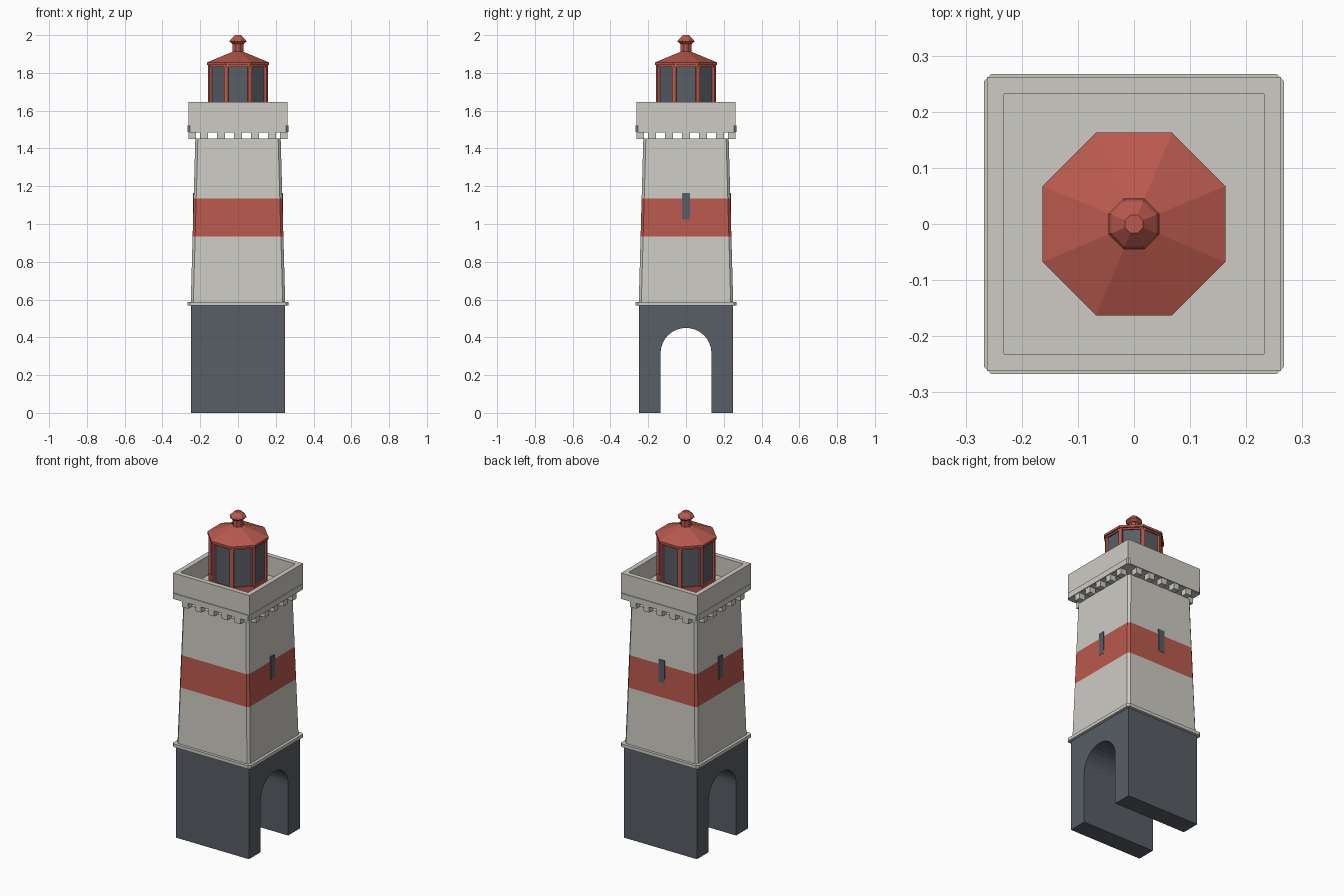
import bpy, bmesh, math
from mathutils import Matrix, Vector

cube = bpy.data.objects.get("Cube")
if cube:
    bpy.data.objects.remove(cube, do_unlink=True)


def material(name, rgb):
    m = bpy.data.materials.new(name)
    m.use_nodes = True
    m.diffuse_color = (*rgb, 1)
    m.node_tree.nodes["Principled BSDF"].inputs["Base Color"].default_value = (*rgb, 1)
    return m


STONE = material("pale stone", (0.61, 0.60, 0.55))
RED = material("brick red", (0.49, 0.10, 0.075))
SLATE = material("dark slate", (0.098, 0.112, 0.132))


def finish(name, bm, *mats):
    bmesh.ops.recalc_face_normals(bm, faces=bm.faces)
    mesh = bpy.data.meshes.new(name)
    bm.to_mesh(mesh)
    bm.free()
    for m in mats:
        mesh.materials.append(m)
    obj = bpy.data.objects.new(name, mesh)
    bpy.context.collection.objects.link(obj)
    return obj


def square(half, z, cut=0):
    """Square ring, with its corners cut off if asked."""
    ring = []
    for i in range(4):
        turn = Matrix.Rotation(i * math.pi / 2, 3, "Z")
        corner = [(half, half - cut, z), (half - cut, half, z)] if cut else [(half, half, z)]
        ring += [turn @ Vector(p) for p in corner]
    return ring


def octagon(apothem, z):
    r = apothem / math.cos(math.pi / 8)
    angles = [(i + 0.5) * math.pi / 4 for i in range(8)]
    return [Vector((r * math.cos(a), r * math.sin(a), z)) for a in angles]


def loft(name, rings, *mats, bands=None):
    """Skin a stack of rings, closing both ends; bands gives a material per step."""
    bm = bmesh.new()
    rows = [[bm.verts.new(p) for p in ring] for ring in rings]
    for k, (a, b) in enumerate(zip(rows, rows[1:])):
        for i in range(len(a)):
            j = (i + 1) % len(a)
            f = bm.faces.new((a[i], a[j], b[j], b[i]))
            f.material_index = bands[k] if bands else 0
    bm.faces.new(rows[0])
    bm.faces.new(rows[-1])
    return finish(name, bm, *mats)


def add_box(bm, size, centre, angle=0):
    """Box placed by its centre, then swung around the z axis."""
    m = Matrix.Rotation(angle, 4, "Z") @ Matrix.Translation(centre) @ Matrix.Diagonal((*size, 1))
    bmesh.ops.create_cube(bm, size=1, matrix=m)


# Base block with an arched passage running along x
half, arch, spring = 0.25, 0.135, 0.315
outline = [(half, 0), (half, 0.57), (-half, 0.57), (-half, 0), (-arch, 0)]
outline += [(-arch * math.cos(t), spring + arch * math.sin(t))
            for t in (i * math.pi / 16 for i in range(17))]
outline.append((arch, 0))
bm = bmesh.new()
side = bm.faces.new([bm.verts.new((-half, y, z)) for y, z in outline])
extruded = bmesh.ops.extrude_face_region(bm, geom=[side])["geom"]
bmesh.ops.translate(bm, vec=(2 * half, 0, 0),
                    verts=[v for v in extruded if isinstance(v, bmesh.types.BMVert)])
# the extrusion keeps the starting face as the second end
finish("arched_base", bm, SLATE)

# Ledge between base and tower
loft("base_ledge", [square(0.267, z, 0.012) for z in (0.568, 0.588)], STONE)


# Tapered tower with a painted band
def tower_half(z):
    return 0.25 - 0.0277 * (z - 0.585)


levels = (0.585, 0.935, 1.135, 1.452)
loft("tower", [square(tower_half(z), z, 0.0135) for z in levels],
     STONE, RED, bands=(0, 1, 0))

# Slit windows on every side but the front
bm = bmesh.new()
for quarter in range(3):
    add_box(bm, (0.006, 0.04, 0.14), (0.2362, 0, 1.095), quarter * math.pi / 2)
finish("slit_windows", bm, SLATE)

# Gallery: corbels, moulding and parapet with a sunken floor
bm = bmesh.new()
for quarter in range(4):
    for i in range(-2, 3):
        add_box(bm, (0.04, 0.04, 0.04), (0.242, i * 0.09, 1.47), quarter * math.pi / 2)
finish("corbels", bm, STONE)
loft("gallery_moulding", [square(0.267, z, 0.012) for z in (1.487, 1.522)], STONE)
loft("gallery_parapet",
     [square(0.262, 1.485), square(0.262, 1.645), square(0.232, 1.645), square(0.232, 1.525)],
     STONE)

# Lantern room: plinth, glass, corner posts and top rail
loft("lantern_plinth", [octagon(0.157, z) for z in (1.52, 1.6)], RED)
loft("lantern_glass", [octagon(0.147, z) for z in (1.59, 1.845)], SLATE)
bm = bmesh.new()
for i in range(8):
    add_box(bm, (0.022, 0.022, 0.25), (0.156, 0, 1.72), (i + 0.5) * math.pi / 4)
finish("lantern_posts", bm, RED)
loft("lantern_rail", [octagon(0.155, z) for z in (1.832, 1.85)], RED)

# Roof, vent neck and cap
loft("lantern_roof",
     [octagon(0.163, 1.842), octagon(0.163, 1.856), octagon(0.028, 1.912)], RED)
loft("vent_neck", [octagon(0.028, z) for z in (1.9, 1.96)], RED)
loft("vent_cap",
     [octagon(0.03, 1.952), octagon(0.045, 1.966), octagon(0.04, 1.976), octagon(0.016, 2.0)], RED)
